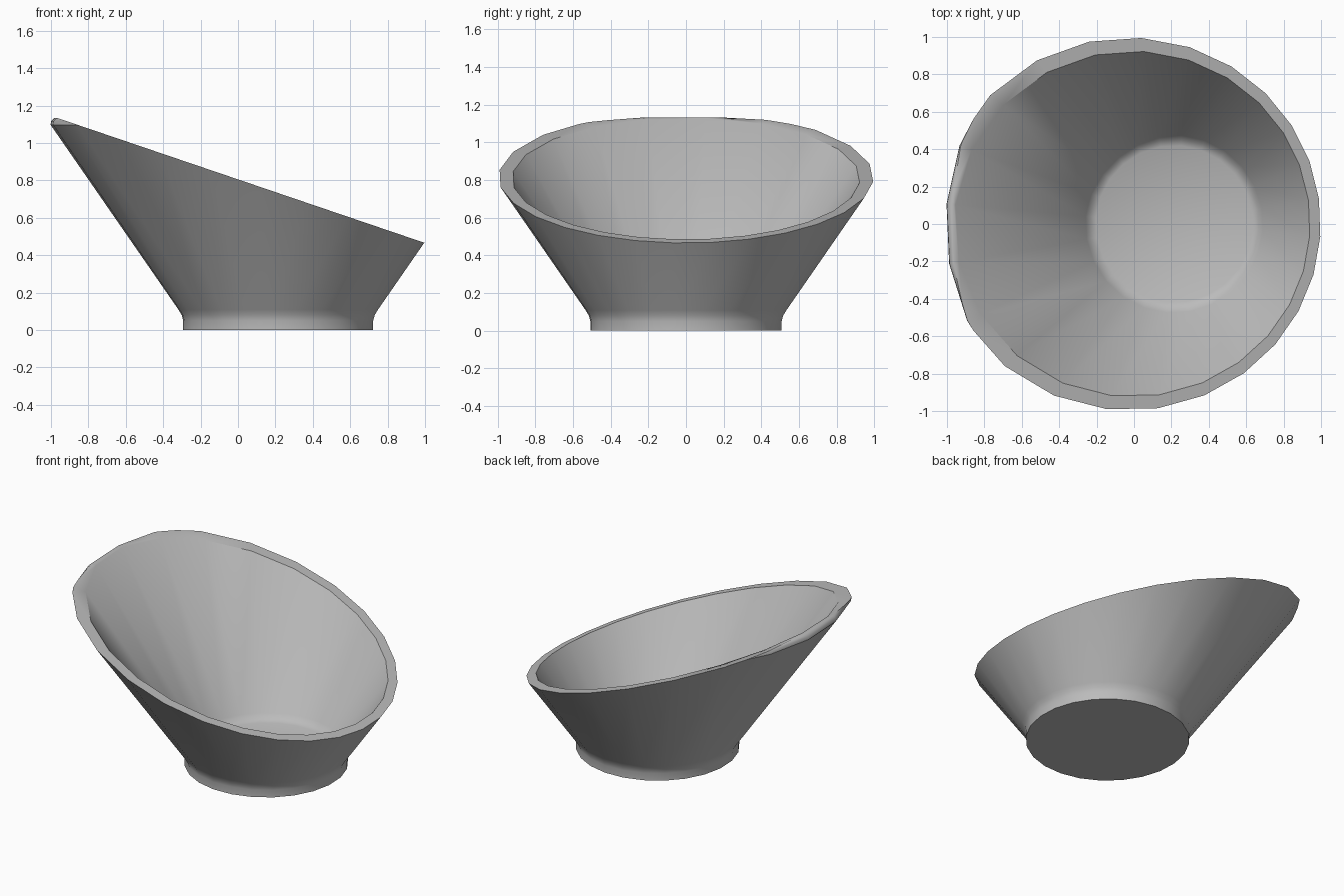
import bpy, bmesh, math
from mathutils import Vector

cube = bpy.data.objects.get("Cube")
if cube:
    bpy.data.objects.remove(cube)

SEGMENTS = 24
AXIS_X = 0.215          # axis of the cone
TURN = math.radians(10)

# Profile from base centre, up the outside, over the lip, down to the floor
profile = [(0.51, 0), (0.51, 0.05), (0.518, 0.08), (0.535, 0.108),
           (1.222, 1.097), (1.219, 1.117), (1.202, 1.132), (1.177, 1.134),
           (0.475, 0.122), (0.452, 0.095), (0.42, 0.08)]

bm = bmesh.new()
rings = []
for r, z in profile:
    ring = []
    for i in range(SEGMENTS):
        a = TURN + math.tau * i / SEGMENTS
        ring.append(bm.verts.new((AXIS_X + r * math.cos(a), r * math.sin(a), z)))
    rings.append(ring)

# Walls, underside and inner floor
for low, high in zip(rings, rings[1:]):
    for i in range(SEGMENTS):
        j = (i + 1) % SEGMENTS
        bm.faces.new((low[i], low[j], high[j], high[i]))
bm.faces.new(rings[0][::-1])
bm.faces.new(rings[-1])

# Slanted opening, closed with a flat rim
slope = Vector((0.34, 0, 1)).normalized()
cut = bmesh.ops.bisect_plane(bm, geom=bm.verts[:] + bm.edges[:] + bm.faces[:],
                             plane_co=(0, 0, 0.805), plane_no=slope, clear_outer=True)
edges = [e for e in cut["geom_cut"] if isinstance(e, bmesh.types.BMEdge)]
bmesh.ops.triangle_fill(bm, use_beauty=True, use_dissolve=False,
                        edges=edges, normal=slope)
bmesh.ops.recalc_face_normals(bm, faces=bm.faces[:])

mesh = bpy.data.meshes.new("slanted_bowl")
bm.to_mesh(mesh)
bm.free()
bowl = bpy.data.objects.new("slanted_bowl", mesh)
bpy.context.collection.objects.link(bowl)

# Plain grey finish
grey = bpy.data.materials.new("plain_grey")
grey.use_nodes = True
colour = (0.5, 0.5, 0.5, 1)
grey.diffuse_color = colour
grey.node_tree.nodes["Principled BSDF"].inputs["Base Color"].default_value = colour
mesh.materials.append(grey)

bpy.ops.object.select_all(action='DESELECT')
bowl.select_set(True)
bpy.context.view_layer.objects.active = bowl
bpy.ops.object.shade_smooth_by_angle(angle=math.radians(40))
